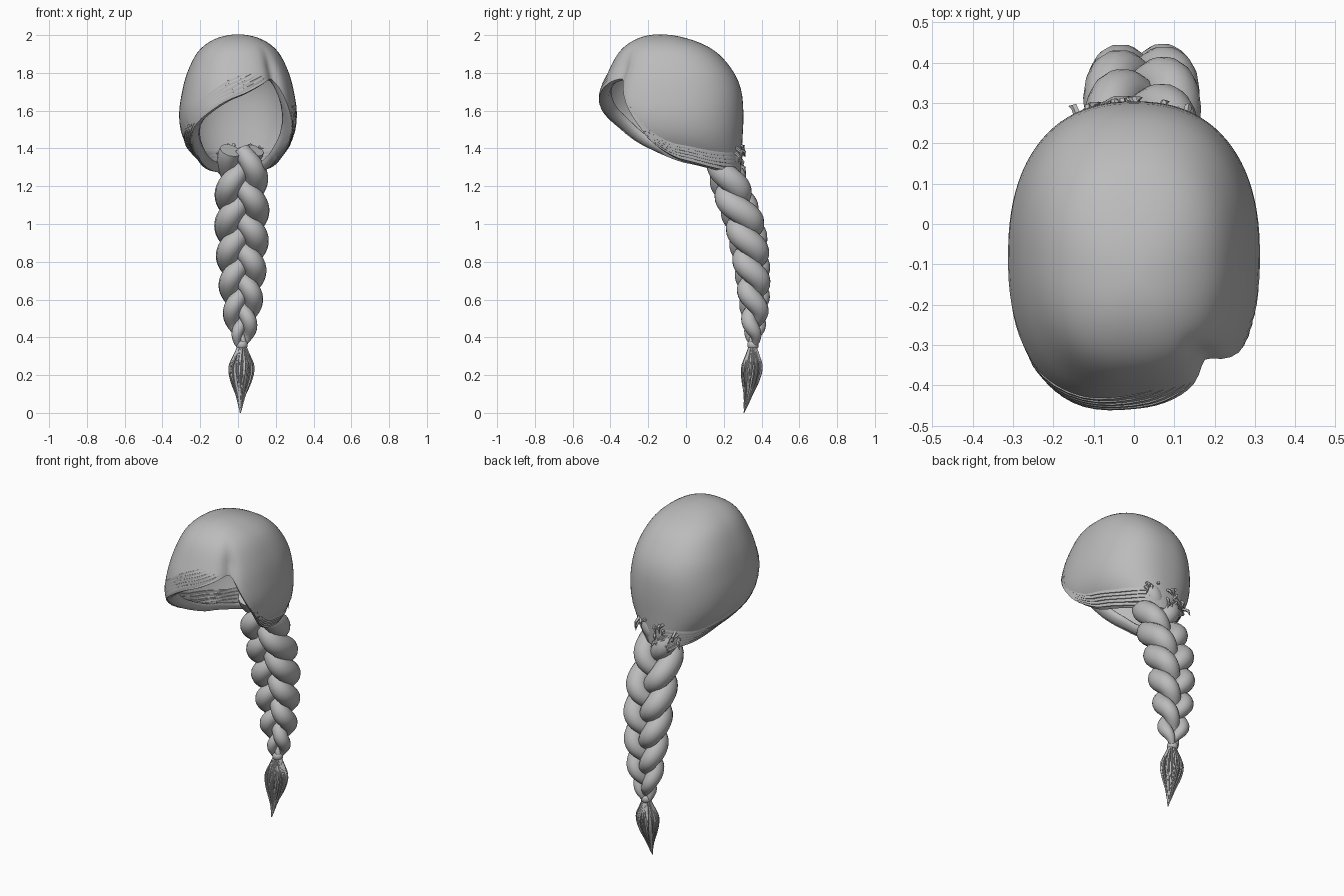
import bpy, bmesh, math, random
from mathutils import Vector

random.seed(4)
if "Cube" in bpy.data.objects:
    bpy.data.objects.remove(bpy.data.objects["Cube"])

grey = bpy.data.materials.new("hair grey")
grey.use_nodes = True
grey.diffuse_color = (0.5, 0.5, 0.5, 1)
bsdf = next(n for n in grey.node_tree.nodes if n.type == "BSDF_PRINCIPLED")
bsdf.inputs["Base Color"].default_value = (0.5, 0.5, 0.5, 1)
bsdf.inputs["Roughness"].default_value = 0.7


def spline(keys, values, k):
    """Smooth interpolation through a few key points."""
    k = min(max(k, keys[0]), keys[-1])
    i = max(j for j in range(len(keys) - 1) if keys[j] <= k)

    def slope(j):
        a, b = max(j - 1, 0), min(j + 1, len(keys) - 1)
        return (values[b] - values[a]) / (keys[b] - keys[a])
    h = keys[i + 1] - keys[i]
    t = (k - keys[i]) / h
    s = t * t * (3 - 2 * t)
    return (values[i] * (1 - s) + values[i + 1] * s
            + h * t * (1 - t) * ((1 - t) * slope(i) - t * slope(i + 1)))


def grid(bm, rows, closed=True):
    """Skin a list of point rows with quads."""
    vs = [[bm.verts.new(p) for p in row] for row in rows]
    n = len(rows[0])
    for a, b in zip(vs, vs[1:]):
        for j in range(n if closed else n - 1):
            k = (j + 1) % n
            bm.faces.new((a[j], b[j], b[k], a[k]))
    return vs


def tube(bm, path, radii, sides=8, ref=(0, 1, 0), flat=1.0):
    """Tube along a path; flat scales its second cross-section axis."""
    rows = []
    for i, p in enumerate(path):
        t = path[min(i + 1, len(path) - 1)] - path[max(i - 1, 0)]
        n1 = t.cross(Vector(ref)).normalized()
        n2 = n1.cross(t).normalized()
        rows.append([p + radii[i] * (n1 * math.cos(a) + n2 * math.sin(a) * flat)
                     for a in (math.tau * j / sides for j in range(sides))])
    vs = grid(bm, rows)
    bm.faces.new(vs[0])
    bm.faces.new(vs[-1])


def finish(name, bm, angle=50):
    bmesh.ops.remove_doubles(bm, verts=bm.verts, dist=0.0002)
    bmesh.ops.recalc_face_normals(bm, faces=bm.faces)
    me = bpy.data.meshes.new(name)
    bm.to_mesh(me)
    bm.free()
    me.materials.append(grey)
    ob = bpy.data.objects.new(name, me)
    bpy.context.collection.objects.link(ob)
    bpy.ops.object.select_all(action="DESELECT")
    ob.select_set(True)
    bpy.context.view_layer.objects.active = ob
    bpy.ops.object.shade_smooth_by_angle(angle=math.radians(angle))
    return ob


# Cap sections: height, half width, front y, back y
SECTIONS = [(2.0, 0, -.14, -.14), (1.98, .11, -.25, 0), (1.92, .2, -.34, .14),
            (1.8, .265, -.41, .25), (1.7, .292, -.45, .29), (1.57, .308, -.465, .3),
            (1.45, .285, -.41, .295), (1.35, .215, -.3, .29), (1.25, .13, -.15, .285)]
DEPTH = [math.sqrt(2 - s[0]) for s in SECTIONS]
# Lower edge: angle from the front (positive toward +x), height
EDGE = [(-180, 1.27), (-123, 1.29), (-90, 1.33), (-75, 1.37), (-60, 1.43), (-45, 1.52),
        (-19, 1.62), (0, 1.68), (20, 1.735), (38, 1.77), (46, 1.74), (55, 1.65),
        (66, 1.53), (73, 1.43), (83, 1.36), (93, 1.33), (123, 1.29), (180, 1.27)]


def edge_z(deg):
    return spline([e[0] for e in EDGE], [e[1] for e in EDGE], deg)


def power(v):
    return math.copysign(abs(v) ** 0.85, v)


def cap_point(deg, z, scale=1.0):
    u = math.sqrt(max(2 - z, 0))
    w, f, b = (spline(DEPTH, [s[c] for s in SECTIONS], u) for c in (1, 2, 3))
    a = math.radians(deg)
    # hollow at the parting, fading toward the crown
    dent = 0.08 * math.exp(-((deg - 40) / 8) ** 2) * min(max((1.95 - z) / .12, 0), 1)
    scale *= 1 - dent
    return Vector((w * power(math.sin(a)) * scale,
                   (f + b) / 2 - (b - f) / 2 * power(math.cos(a)) * scale, z))


# Hair cap with a rolled-in rim
angles = [-180 + 4 * i for i in range(90)]
rows = []
for i in range(25):
    t = i / 24
    rows.append([cap_point(d, 2 - (2 - edge_z(d)) * t * t) for d in angles])
for scale, lift in ((.95, -.005), (.88, .01), (.84, .04)):
    rows.append([cap_point(d, edge_z(d), scale) + Vector((0, 0, lift)) for d in angles])
bm = bmesh.new()
grid(bm, rows)
cap = finish("hair_cap", bm, 60)
solid = cap.modifiers.new("thickness", "SOLIDIFY")
solid.thickness = 0.008
solid.offset = 0


# Combed locks lying along the rim
def rim_lock(bm, d0, d1, lift0, lift1, r, flat):
    n = 24
    path, radii = [], []
    for i in range(n + 1):
        t = i / n
        d = d0 + (d1 - d0) * t
        z = edge_z(d) + lift0 + (lift1 - lift0) * t
        path.append(cap_point(d, z, 1.004))
        radii.append(r * (0.08 + math.sin(math.pi * t) ** 0.6))
    tube(bm, path, radii, 6, (0, 0, 1), flat)


bm = bmesh.new()
for k in range(5):
    rim_lock(bm, 34 - 5 * k, -95 - 15 * k, .015 + .02 * k, .01 + .018 * k, .006, 2.6)
    rim_lock(bm, 56 + 4 * k, 150 + 6 * k, .02 + .015 * k, .01 + .022 * k, .006, 2.6)
    rim_lock(bm, -85 - 5 * k, -176, .01 + .015 * k, .01 + .025 * k, .007, 2.4)
finish("rim_locks", bm)

# Small tufts gathered at the nape
bm = bmesh.new()
for i in range(26):
    x = random.uniform(-.14, .15)
    z = random.uniform(1.3, 1.43)
    side = math.copysign(1, x)
    start = Vector((x, .275 - .9 * x * x, z))
    end = start + Vector((side * random.uniform(-.07, .03), random.uniform(.01, .04),
                          random.uniform(-.07, -.02)))
    mid = (start + end) / 2 + Vector((0, .015, .005))
    tube(bm, [start, mid, end], [.01, .009, .001], 5)
finish("nape_tufts", bm)

# Three-strand braid
HEIGHTS = [.36, .45, .6, .8, 1.0, 1.2, 1.4]


def braid_centre(z):
    return Vector((.02, spline(HEIGHTS, [.355, .36, .36, .345, .31, .235, .19], z), z))


def braid_size(z):
    return spline(HEIGHTS, [.25, .58, .8, .95, 1.03, 1.0, .9], z)


for s, name in enumerate(("braid_strand_middle", "braid_strand_left", "braid_strand_right")):
    bm = bmesh.new()
    path, radii = [], []
    for i in range(91):
        t = i / 90
        z = 1.39 - 1.03 * t
        phi = math.tau * (2.08 * t ** 1.08 + s / 3)
        size = braid_size(z)
        offset = Vector((.078 * math.sin(phi), -.042 * math.sin(2 * phi), 0))
        path.append(braid_centre(z) + offset * size)
        radii.append(size * (.05 + .014 * abs(math.sin(phi))))
    tube(bm, path, radii, 14, flat=1.05)
    finish(name, bm)

# Hair tie
bm = bmesh.new()
tie = [Vector((.02, .355, z)) for z in (.34, .348, .36, .372, .38)]
tube(bm, tie, [.022, .029, .031, .029, .022], 14)
finish("hair_tie", bm)

# Tail tuft: core surrounded by fine strands
TAIL = [0, .1, .3, .5, .75, 1]
SPREAD = [.02, .035, .064, .055, .024, .003]


def tail_centre(t):
    return Vector((.02 - .008 * t, .352 - .045 * t * t, .35 - .35 * t))


bm = bmesh.new()
steps = [i / 14 for i in range(15)]
tube(bm, [tail_centre(t) for t in steps],
     [.82 * spline(TAIL, SPREAD, t) for t in steps], 14, flat=.8)
finish("tail_core", bm)

bm = bmesh.new()
for i in range(44):
    a = math.tau * i / 44
    length = random.uniform(.62, .97) if i else 1.0
    reach = random.uniform(.82, 1.05)
    twist = random.uniform(-.3, .3)
    path = []
    for t in steps:
        r = spline(TAIL, SPREAD, t * length) * reach
        b = a + twist * t
        path.append(tail_centre(t * length)
                    + Vector((r * math.cos(b), .8 * r * math.sin(b), 0)))
    tube(bm, path, [.0055 * (1 - t) ** .5 + .0006 for t in steps], 5)
finish("tail_strands", bm)
